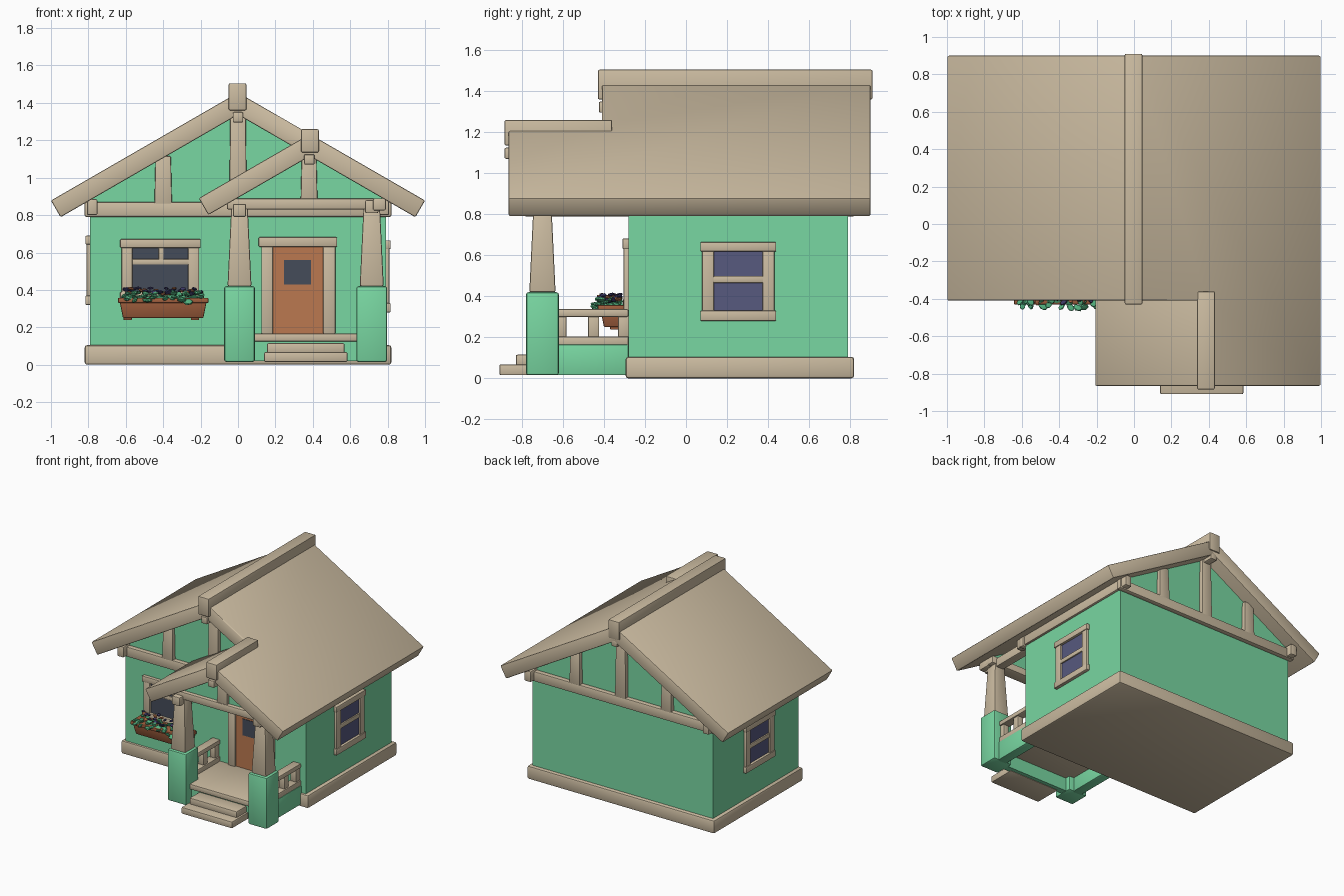
import bpy, bmesh, math, random
from mathutils import Vector, Matrix

if "Cube" in bpy.data.objects:
    bpy.data.objects.remove(bpy.data.objects["Cube"])

random.seed(4)

def material(name, r, g, b):
    m = bpy.data.materials.new(name)
    m.diffuse_color = (r, g, b, 1)
    m.use_nodes = True
    m.node_tree.nodes["Principled BSDF"].inputs["Base Color"].default_value = m.diffuse_color
    return m

TAN = material("tan timber", .60, .50, .355)
GREEN = material("mint plaster", .19, .68, .36)
DOOR = material("door brown", .50, .19, .08)
CLAY = material("planter brown", .37, .12, .05)
DARK = material("dark glass", .06, .072, .10)
BLUE = material("blue glass", .095, .10, .21)
LEAF = material("leaf green", .09, .46, .22)
PURPLE = material("purple petals", .045, .04, .13)
ORANGE = material("orange petals", .48, .17, .07)

def finish(name, bm, mat, bevel=0.0):
    bmesh.ops.recalc_face_normals(bm, faces=bm.faces)
    if bevel:
        bmesh.ops.bevel(bm, geom=bm.edges[:], offset=bevel, segments=2,
                        profile=.5, affect='EDGES', clamp_overlap=True)
    me = bpy.data.meshes.new(name)
    bm.to_mesh(me)
    bm.free()
    me.materials.append(mat)
    ob = bpy.data.objects.new(name, me)
    bpy.context.collection.objects.link(ob)
    return ob

def loft(name, lower, upper, mat, bevel=0.0):
    """Solid between two matching outlines of 3D points."""
    bm = bmesh.new()
    a = [bm.verts.new(p) for p in lower]
    b = [bm.verts.new(p) for p in upper]
    n = len(a)
    bm.faces.new(a)
    bm.faces.new(b)
    for i in range(n):
        bm.faces.new((a[i], a[(i + 1) % n], b[(i + 1) % n], b[i]))
    return finish(name, bm, mat, bevel)

def rect(x0, x1, y0, y1, z):
    return [(x0, y0, z), (x1, y0, z), (x1, y1, z), (x0, y1, z)]

def box(name, x, y, z, mat, bevel=.008, taper=0.0):
    t = taper
    return loft(name, rect(x[0], x[1], y[0], y[1], z[0]),
                rect(x[0] + t, x[1] - t, y[0] + t, y[1] - t, z[1]), mat, bevel)

def extrude_y(name, outline, y0, y1, mat):
    return loft(name, [(x, y0, z) for x, z in outline],
                [(x, y1, z) for x, z in outline], mat)

def panel(name, side, u, z, d, mat, bevel=.006):
    """Box on a wall: u along the wall, d outward depth."""
    if side == "front":
        return box(name, u, (-.28 - d[1], -.28 - d[0]), z, mat, bevel)
    s = 1 if side == "right" else -1
    return box(name, sorted((s * (.79 + d[0]), s * (.79 + d[1]))), u, z, mat, bevel)

# roof constants
S = .577
RIDGE, PORCH_X, THICK = 1.455, .38, .103
PORCH_RIDGE = RIDGE - S * PORCH_X
DROP = THICK * math.sqrt(1 + S * S)

# house body and plinth
extrude_y("house_walls", [(-.79, .05), (.79, .05), (.79, RIDGE - DROP - S * .79 + .02),
          (0, RIDGE - DROP + .02), (-.79, RIDGE - DROP - S * .79 + .02)], -.28, .79, GREEN)
box("plinth", (-.82, .82), (-.295, .82), (0, .105), TAN, .014)

# roof slabs: plan outline tilted about a ridge line
def slab(name, plan, xr, zr, sign):
    n = Vector((sign * S, 0, 1)).normalized() * THICK
    top = [Vector((x, y, zr - S * abs(x - xr))) for x, y in plan]
    loft(name, [p - n for p in top], top, TAN, .008)

slab("roof_left", [(-1, -.41), (0, -.41), (0, .9), (-1, .9)], 0, RIDGE, -1)
slab("roof_right", [(0, -.41), (PORCH_X, -.41), (PORCH_X, -.865), (1, -.865),
                    (1, .9), (0, .9)], 0, RIDGE, 1)
slab("porch_roof_left", [(-.21, -.865), (PORCH_X, -.865), (PORCH_X, -.28), (-.21, -.28)],
     PORCH_X, PORCH_RIDGE - .005, -1)
box("ridge_beam", (-.05, .045), (-.43, .91), (1.36, 1.505), TAN)
box("ridge_support", (-.028, .028), (-.425, .9), (1.295, 1.35), TAN)
box("porch_ridge_beam", (.337, .432), (-.885, -.36), (1.135, 1.26), TAN)
box("porch_ridge_support", (.353, .41), (-.885, -.28), (1.07, 1.125), TAN)

# gable timbers, front and back
for tag, y in (("front", (-.315, -.27)), ("back", (.78, .825))):
    box(tag + "_gable_beam", (-.82, .82), y, (.79, .87), TAN, .01)
    for x in (-.4, 0, .4):
        h = RIDGE - DROP - S * abs(x) + .01
        box(tag + "_gable_stud", (x - .047, x + .047), y, (.86, h), TAN, .006, .006)
for x in (-.78, .78):
    box("eave_plate", (x - .028, x + .028), (-.36, .87), (.80, .885), TAN)

# porch gable
half = .39
extrude_y("porch_gable_wall", [(PORCH_X - half, .85), (PORCH_X + half, .85),
          (PORCH_X + half, .90), (PORCH_X, PORCH_RIDGE - DROP + .01), (PORCH_X - half, .90)],
          -.72, -.67, GREEN)
box("porch_gable_beam", (-.06, .79), (-.75, -.65), (.83, .89), TAN, .01)
box("porch_gable_stud", (.335, .425), (-.745, -.70), (.88, 1.12), TAN, .006, .006)

# porch posts, railings and side beams
for x, zb in ((.008, .79), (.715, .81)):
    box("porch_pedestal", (x - .082, x + .082), (-.78, -.62), (.015, .42), GREEN, .012)
    box("porch_column", (x - .064, x + .064), (-.764, -.636), (.42, .84), TAN, .008, .02)
    box("porch_side_beam", (x - .035, x + .035), (-.79, -.28), (zb, zb + .07), TAN)
    box("porch_side_wall", (x - .04, x + .04), (-.64, -.28), (.015, .165), GREEN)
    box("railing_bottom", (x - .035, x + .035), (-.63, -.28), (.155, .205), TAN)
    box("railing_top", (x - .035, x + .035), (-.63, -.28), (.30, .337), TAN)
    for y in (-.45, -.305, -.61):
        box("baluster", (x - .025, x + .025), (y - .027, y + .027), (.2, .305), TAN, .006)

# small beam end under the right porch eave
box("porch_eave_end", (.722, .79), (-.80, -.7), (.825, .89), TAN)

# porch floor and steps
box("porch_floor", (.03, .70), (-.73, -.28), (.125, .168), TAN)
box("porch_riser", (.06, .66), (-.71, -.66), (.02, .13), GREEN, 0)
box("upper_step", (.155, .57), (-.83, -.69), (.06, .115), TAN)
box("lower_step", (.14, .585), (-.91, -.69), (.015, .068), TAN)

# front door
panel("door", "front", (.18, .46), (.165, .64), (-.01, .01), DOOR, 0)
panel("door_glass", "front", (.245, .39), (.43, .56), (.008, .014), DARK, 0)
panel("door_header", "front", (.11, .53), (.63, .682), (-.01, .03), TAN)
for u in ((.125, .187), (.455, .52)):
    panel("door_jamb", "front", u, (.165, .635), (-.01, .025), TAN)

# windows
def window(tag, side, u, z, bar, glass):
    w = .058
    panel(tag + "_glass", side, (u[0] + .03, u[1] - .03), (z[0] + .03, z[1] - .03),
          (-.01, .006), glass, 0)
    for a in (u[0] + .008, u[1] - w - .008):
        panel(tag + "_jamb", side, (a, a + w), z, (-.01, .02), TAN)
    panel(tag + "_header", side, u, (z[1] - .047, z[1]), (-.01, .026), TAN)
    panel(tag + "_sill", side, u, (z[0], z[0] + .05), (-.01, .026), TAN)
    panel(tag + "_crossbar", side, (u[0] + .05, u[1] - .05), bar, (-.01, .016), TAN)

window("front_window", "front", (-.63, -.2), (.34, .672), (.535, .565), DARK)
panel("front_window_mullion", "front", (-.425, -.397), (.55, .64), (-.01, .014), TAN)
window("right_window", "right", (.07, .44), (.28, .665), (.465, .5), BLUE)
window("left_window", "left", (.04, .41), (.32, .69), (.49, .525), BLUE)

# flower box
loft("flower_box", rect(-.615, -.185, -.40, -.29, .25),
     rect(-.635, -.165, -.42, -.29, .35), CLAY, .006)
box("flower_box_rim", (-.642, -.158), (-.43, -.29), (.33, .358), CLAY, .006)
for x in (-.59, -.23):
    box("flower_box_bracket", (x - .022, x + .022), (-.37, -.27), (.238, .262), CLAY, .004)

# plants: scattered flattened blobs
def blobs(name, count, size, zr, yr, mat):
    bm = bmesh.new()
    for i in range(count):
        x = -.61 + .42 * (i + random.random()) / count
        m = (Matrix.Translation((x, random.uniform(*yr), random.uniform(*zr)))
             @ Matrix.Rotation(random.uniform(0, 6.3), 4, 'Z')
             @ Matrix.Rotation(random.uniform(-.9, .9), 4, 'X')
             @ Matrix.Diagonal((1, .75, .4, 1)))
        bmesh.ops.create_icosphere(bm, subdivisions=1, radius=size * random.uniform(.8, 1.2), matrix=m)
    finish(name, bm, mat)

blobs("leaves", 40, .027, (.352, .39), (-.425, -.32), LEAF)
blobs("hanging_leaves", 9, .026, (.335, .365), (-.45, -.43), LEAF)
blobs("purple_flowers", 18, .021, (.38, .41), (-.42, -.32), PURPLE)
blobs("orange_flowers", 12, .021, (.375, .41), (-.42, -.32), ORANGE)

# soft edges everywhere
for ob in bpy.context.scene.objects:
    ob.select_set(True)
    bpy.context.view_layer.objects.active = ob
bpy.ops.object.shade_smooth_by_angle(angle=math.radians(40))
